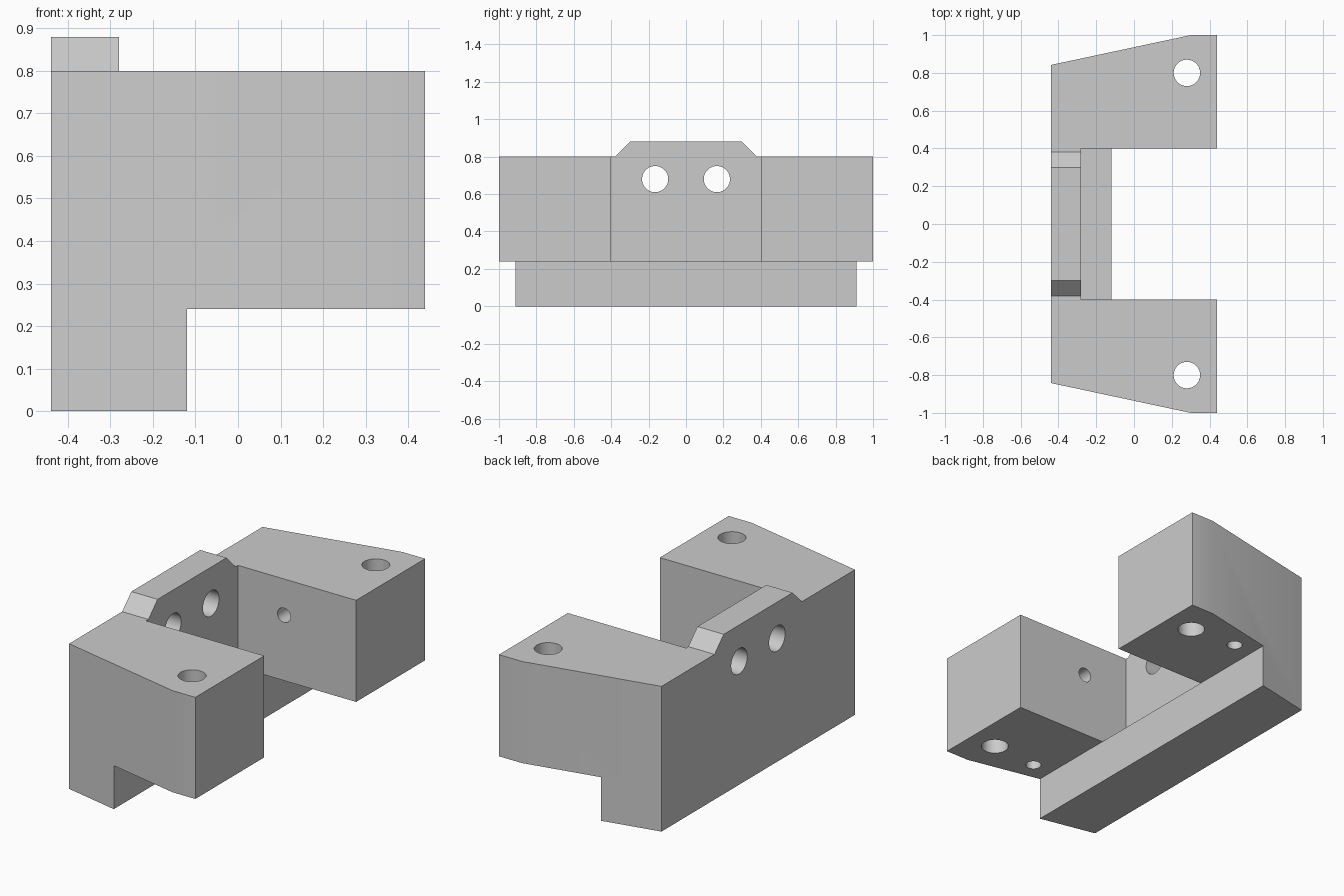
import bpy, bmesh
from math import pi
from mathutils import Matrix, Vector

cube = bpy.data.objects.get("Cube")
if cube:
    bpy.data.objects.remove(cube, do_unlink=True)

grey = bpy.data.materials.new("mid grey")
grey.use_nodes = True
grey.diffuse_color = (0.6, 0.6, 0.6, 1)
grey.node_tree.nodes["Principled BSDF"].inputs["Base Color"].default_value = grey.diffuse_color


def add_object(name, bm):
    bmesh.ops.recalc_face_normals(bm, faces=bm.faces)
    mesh = bpy.data.meshes.new(name)
    bm.to_mesh(mesh)
    bm.free()
    mesh.materials.append(grey)
    obj = bpy.data.objects.new(name, mesh)
    bpy.context.collection.objects.link(obj)
    return obj


def prism(name, profile, axis, start, end):
    """Extrude a 2D profile along an axis; the profile uses the other two axes in order."""
    bm = bmesh.new()

    def place(point):
        co = list(point)
        co.insert("xyz".index(axis), start)
        return bm.verts.new(co)

    face = bm.faces.new([place(p) for p in profile])
    grown = bmesh.ops.extrude_face_region(bm, geom=[face])["geom"]
    move = Vector([end - start if a == axis else 0 for a in "xyz"])
    bmesh.ops.translate(bm, vec=move, verts=[g for g in grown if isinstance(g, bmesh.types.BMVert)])
    return add_object(name, bm)


def bore(name, radius, start, end):
    """Cylinder cutter running between two points."""
    start, end = Vector(start), Vector(end)
    span = end - start
    bm = bmesh.new()
    turn = span.to_track_quat("Z", "Y").to_matrix().to_4x4()
    bmesh.ops.create_cone(bm, cap_ends=True, segments=48, radius1=radius, radius2=radius,
                          depth=span.length, matrix=Matrix.Translation((start + end) / 2) @ turn)
    return add_object(name, bm)


def combine(target, tool, operation):
    mod = target.modifiers.new(tool.name, "BOOLEAN")
    mod.operation, mod.solver, mod.object = operation, "EXACT", tool
    bpy.context.view_layer.objects.active = target
    bpy.ops.object.modifier_apply(modifier=mod.name)
    bpy.data.objects.remove(tool, do_unlink=True)


# Main body: tapered plan shape
half = [(-0.44, 0.842), (0.3, 1.0), (0.44, 1.0)]
plan = half + [(x, -y) for x, y in reversed(half)]
body = prism("bracket_body", plan, "z", 0, 0.8)

# Space under the two arms
under = [(-0.12, -0.2), (0.6, -0.2), (0.6, 0.24), (-0.12, 0.24)]
combine(body, prism("arm_undercut", under, "y", -1.2, 1.2), "DIFFERENCE")

# Pocket between the arms, leaving the back wall and foot ledge
pocket = [(-0.28, 0.24), (-0.12, 0.24), (-0.1, 0.1), (0.6, 0.1), (0.6, 1.0), (-0.28, 1.0)]
combine(body, prism("centre_pocket", pocket, "y", -0.4, 0.4), "DIFFERENCE")

# Chamfered tab on top of the back wall
tab = [(-0.38, 0.8), (0.38, 0.8), (0.3, 0.88), (-0.3, 0.88)]
combine(body, prism("top_tab", tab, "x", -0.44, -0.28), "UNION")

for side in (-1, 1):
    # Back wall hole and large vertical hole through the arm
    combine(body, bore("wall_hole", 0.07, (-0.6, side * 0.165, 0.68), (-0.2, side * 0.165, 0.68)), "DIFFERENCE")
    combine(body, bore("arm_hole", 0.07, (0.28, side * 0.8, 0.1), (0.28, side * 0.8, 1)), "DIFFERENCE")
    # Small elbow channel from the inner face to the underside
    combine(body, bore("channel_side", 0.04, (0, side * 0.3, 0.6), (0, side * 0.82, 0.6)), "DIFFERENCE")
    combine(body, bore("channel_bottom", 0.04, (0, side * 0.82, 0.1), (0, side * 0.82, 0.64)), "DIFFERENCE")

# Merge leftover coplanar seams
bm = bmesh.new()
bm.from_mesh(body.data)
bmesh.ops.remove_doubles(bm, verts=bm.verts, dist=0.0001)
bmesh.ops.dissolve_limit(bm, angle_limit=pi / 360, verts=bm.verts, edges=bm.edges)
bm.to_mesh(body.data)
bm.free()

# Smooth bores, crisp edges
bpy.ops.object.select_all(action="DESELECT")
body.select_set(True)
bpy.context.view_layer.objects.active = body
bpy.ops.object.shade_smooth_by_angle(angle=pi / 6)
